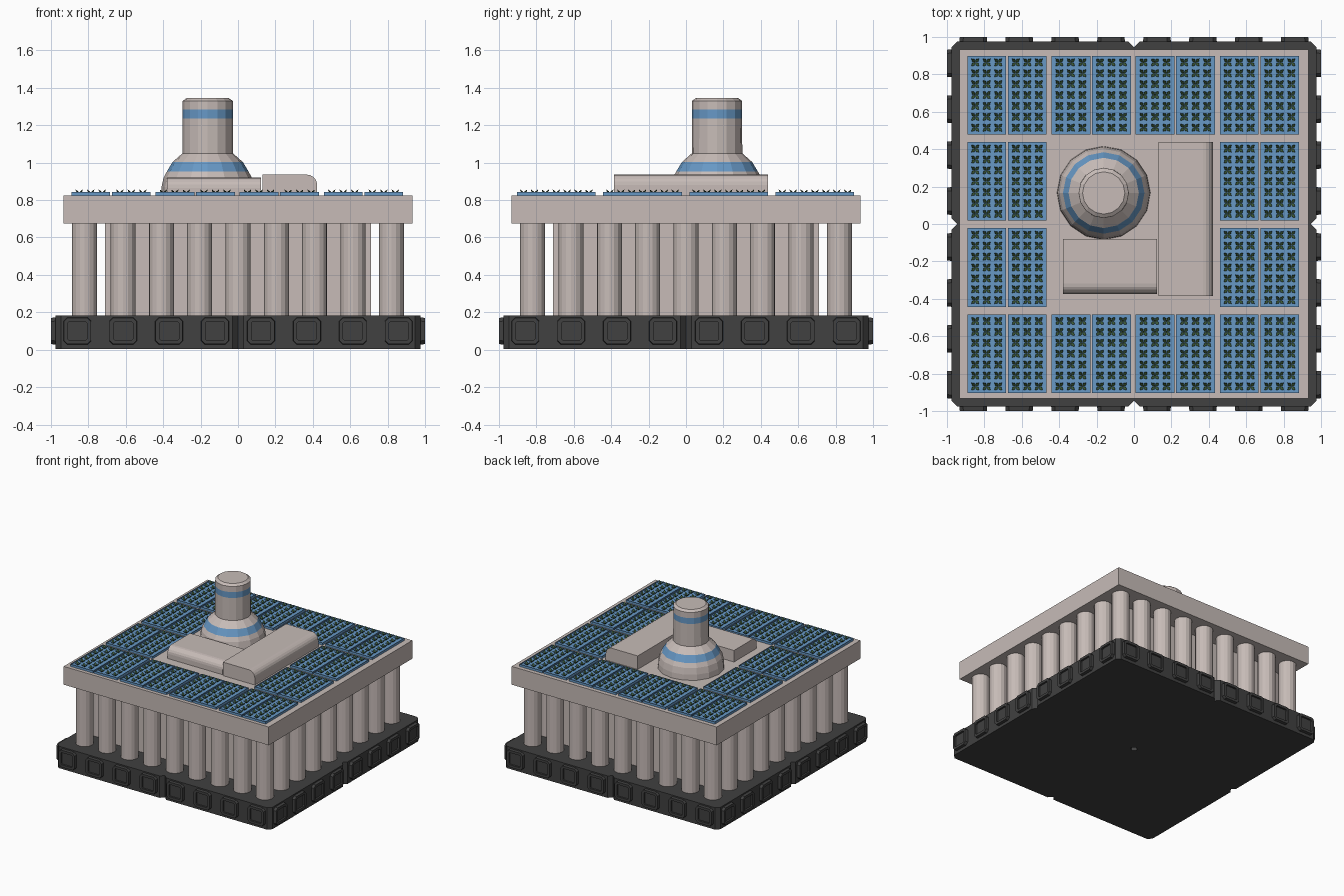
import bpy, bmesh, math
from mathutils import Matrix, Vector

if "Cube" in bpy.data.objects:
    bpy.data.objects.remove(bpy.data.objects["Cube"])


def mat(name, rgb):
    m = bpy.data.materials.new(name)
    m.diffuse_color = (*rgb, 1)
    m.use_nodes = True
    m.node_tree.nodes["Principled BSDF"].inputs["Base Color"].default_value = m.diffuse_color
    return m


BEIGE = mat("warm_grey", (0.57, 0.50, 0.475))
BLUE = mat("blue", (0.135, 0.315, 0.56))
DARK = mat("charcoal", (0.052, 0.052, 0.052))
GREEN = mat("leaf_green", (0.045, 0.10, 0.035))


def finish(name, bm, *mats, fix=True):
    if fix:
        bmesh.ops.recalc_face_normals(bm, faces=bm.faces)
    me = bpy.data.meshes.new(name)
    bm.to_mesh(me)
    bm.free()
    for m in mats:
        me.materials.append(m)
    ob = bpy.data.objects.new(name, me)
    bpy.context.collection.objects.link(ob)
    return ob


def prism(bm, pts, offset):
    """Extrude a closed 3D outline; returns the end cap."""
    off = Vector(offset)
    a = [bm.verts.new(p) for p in pts]
    b = [bm.verts.new(Vector(p) + off) for p in pts]
    n = len(a)
    bm.faces.new(a[::-1])
    for i in range(n):
        j = (i + 1) % n
        bm.faces.new((a[i], a[j], b[j], b[i]))
    return bm.faces.new(b)


def box(bm, x0, x1, y0, y1, z0, z1):
    return prism(bm, [(x0, y0, z0), (x1, y0, z0), (x1, y1, z0), (x0, y1, z0)],
                 (0, 0, z1 - z0))


def octagon(hx, hy, c):
    return [(hx - c, -hy), (hx, c - hy), (hx, hy - c), (hx - c, hy),
            (c - hx, hy), (-hx, hy - c), (-hx, c - hy), (c - hx, -hy)]


# Base: four tiles with clipped corners
bm = bmesh.new()
for sx in (-1, 1):
    for sy in (-1, 1):
        prism(bm, [(x + sx * 0.488, y + sy * 0.488, 0.003)
                   for x, y in octagon(0.488, 0.488, 0.03)], (0, 0, 0.18))
finish("base_tiles", bm, DARK)

# Base connectors: raised frames with a recessed middle, eight per side
bm = bmesh.new()
for side in range(4):
    rot = Matrix.Rotation(side * math.pi / 2, 4, 'Z')
    for k in range(8):
        cx = (k - 3.5) * 0.2455
        pts = [rot @ Vector((cx + u, -0.97, 0.1 + v))
               for u, v in octagon(0.075, 0.073, 0.02)]
        cap = prism(bm, pts, rot @ Vector((0, -0.03, 0)))
        bmesh.ops.scale(bm, vec=(0.96,) * 3, verts=cap.verts,
                        space=Matrix.Translation(-cap.calc_center_median()))
        bmesh.ops.inset_individual(bm, faces=[cap], thickness=0.022)
        r = bmesh.ops.extrude_discrete_faces(bm, faces=[cap])
        bmesh.ops.translate(bm, verts=r['faces'][0].verts,
                            vec=rot @ Vector((0, 0.015, 0)))
finish("base_connectors", bm, DARK)

# Inner building core
bm = bmesh.new()
box(bm, -0.71, 0.71, -0.71, 0.71, 0.17, 0.69)
finish("inner_core", bm, BEIGE)

# Colonnade: nine columns on every side
bm = bmesh.new()
for i in range(9):
    for j in range(9):
        if i in (0, 8) or j in (0, 8):
            bmesh.ops.create_cone(
                bm, cap_ends=True, segments=16, radius1=0.067, radius2=0.067,
                depth=0.51, matrix=Matrix.Translation(
                    ((i - 4) * 0.205, (j - 4) * 0.205, 0.43)))
finish("columns", bm, BEIGE)

# Roof slab
bm = bmesh.new()
box(bm, -0.932, 0.932, -0.932, 0.932, 0.675, 0.825)
finish("roof_slab", bm, BEIGE)

# Roof garden: paired trays around the edge, each holding 3 x 7 plants
trays, plants = bmesh.new(), bmesh.new()


def plant(x, y):
    for k in range(4):
        a = math.pi / 4 + k * math.pi / 2
        d = Vector((math.cos(a), math.sin(a), 0))
        s = Vector((-d.y, d.x, 0))
        c = Vector((x, y, 0))
        mid = c + d * 0.015 + Vector((0, 0, 0.846))
        plants.faces.new([plants.verts.new(p) for p in (
            c + Vector((0, 0, 0.833)), mid - s * 0.009,
            c + d * 0.028 + Vector((0, 0, 0.857)), mid + s * 0.009)])


for i in range(4):
    for j in range(4):
        if i in (1, 2) and j in (1, 2):
            continue
        gx, gy = (i - 1.5) * 0.45 - 0.004, (j - 1.5) * 0.461 - 0.002
        for half in (-1, 1):
            cx = gx + half * 0.1085
            cap = box(trays, cx - 0.104, cx + 0.104, gy - 0.21, gy + 0.21, 0.822, 0.844)
            bmesh.ops.inset_individual(trays, faces=[cap], thickness=0.009)
            r = bmesh.ops.extrude_discrete_faces(trays, faces=[cap])
            bmesh.ops.translate(trays, verts=r['faces'][0].verts, vec=(0, 0, -0.01))
            for u in range(-1, 2):
                for v in range(-3, 4):
                    plant(cx + u * 0.0615, gy + v * 0.0582)
finish("garden_trays", trays, BLUE)
finish("garden_plants", plants, GREEN, fix=False)


# Roof housings: boxes with one rounded top edge
def rounded_profile(w0, w1, z0, z1, r):
    arc = [(w1 - r + r * math.sin(t * math.pi / 10), z1 - r + r * math.cos(t * math.pi / 10))
           for t in range(6)]
    return [(w0, z0), (w0, z1)] + arc + [(w1, z0)]


bm = bmesh.new()
prism(bm, [(x, -0.385, z) for x, z in rounded_profile(0.132, 0.423, 0.82, 0.936, 0.055)],
      (0, 0.823, 0))
finish("long_housing", bm, BEIGE)
bm = bmesh.new()
prism(bm, [(-0.38, -w, z) for w, z in rounded_profile(0.08, 0.374, 0.82, 0.92, 0.055)],
      (0.503, 0, 0))
finish("short_housing", bm, BEIGE)

# Domed tower, turned from a profile, with two blue bands
profile = [(0.25, 0.82), (0.247, 0.87), (0.236, 0.92), (0.218, 0.953), (0.188, 1.003),
           (0.135, 1.05), (0.134, 1.235), (0.134, 1.283), (0.134, 1.33),
           (0.113, 1.345)]
SIDES = 16
bm = bmesh.new()
rings = [[bm.verts.new((-0.162 + r * math.cos(2 * math.pi * k / SIDES),
                        0.166 + r * math.sin(2 * math.pi * k / SIDES), z))
          for k in range(SIDES)] for r, z in profile]
for n in range(len(rings) - 1):
    for k in range(SIDES):
        m = (k + 1) % SIDES
        f = bm.faces.new((rings[n][k], rings[n][m], rings[n + 1][m], rings[n + 1][k]))
        f.material_index = 1 if n in (3, 6) else 0
bm.faces.new(rings[-1])
bm.faces.new(rings[0][::-1])
finish("domed_tower", bm, BEIGE, BLUE)
